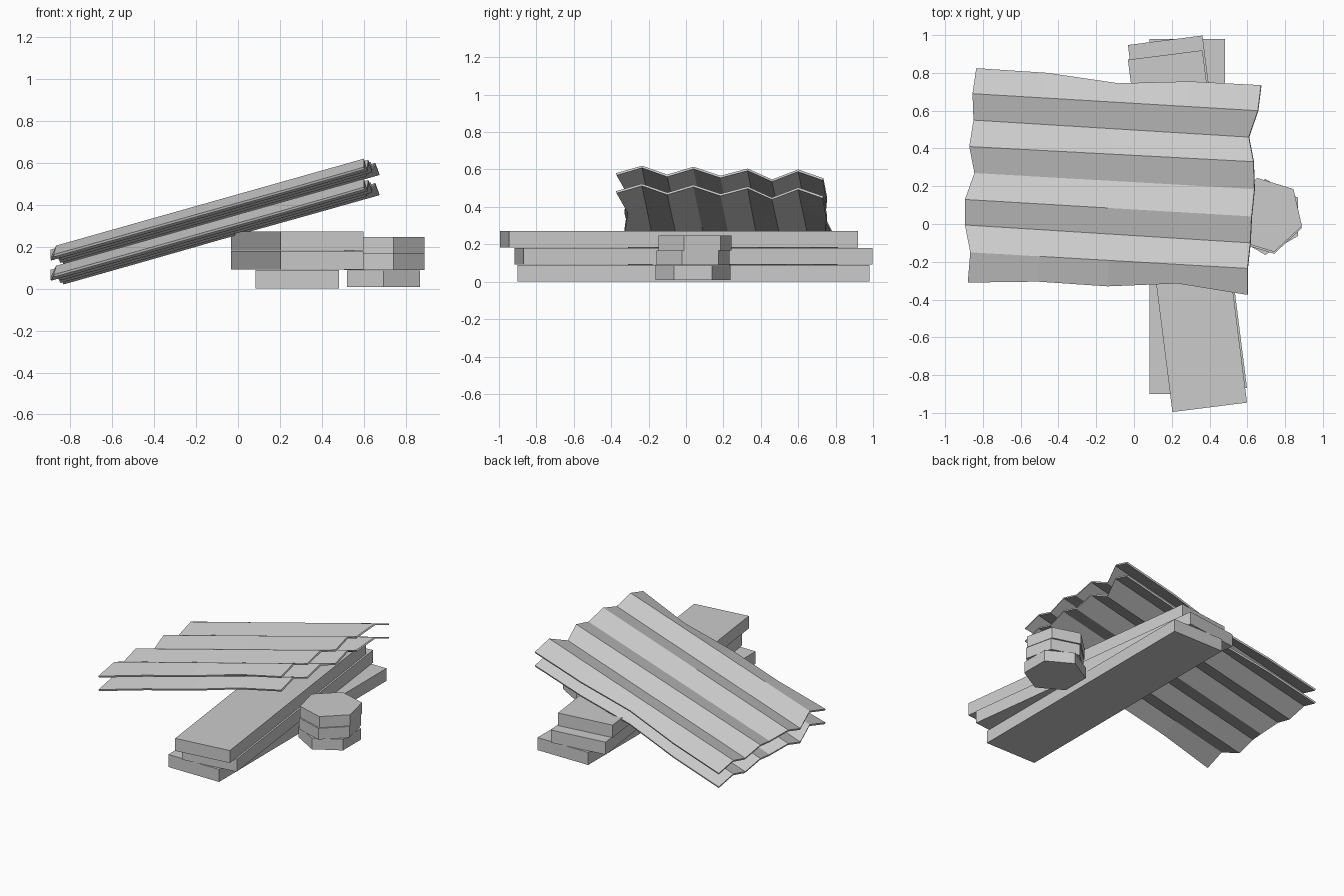
import bpy
from math import radians

if "Cube" in bpy.data.objects:
    bpy.data.objects.remove(bpy.data.objects["Cube"])


def plank(name, x, y, z, turn):
    bpy.ops.mesh.primitive_cube_add(size=1, location=(x, y, z + 0.0445), rotation=(0, 0, radians(turn)))
    ob = bpy.context.object
    ob.name = name
    ob.scale = (0.398, 1.88, 0.089)


def hex_block(name, x, y, z, turn):
    bpy.ops.mesh.primitive_cylinder_add(vertices=6, radius=0.201, depth=0.079,
                                        location=(x, y, z + 0.0395), rotation=(0, 0, radians(turn)))
    bpy.context.object.name = name


# Ragged outline of the corrugated sheet: two ends and two long sides
LEFT = [(-0.835, 0.825), (-0.855, 0.69), (-0.85, 0.55), (-0.872, 0.41), (-0.845, 0.27),
        (-0.895, 0.13), (-0.895, -0.005), (-0.867, -0.15), (-0.88, -0.31)]
RIGHT = [(0.672, 0.735), (0.655, 0.60), (0.607, 0.46), (0.632, 0.33), (0.637, 0.185),
         (0.622, 0.04), (0.615, -0.10), (0.60, -0.235), (0.60, -0.375)]
SIDES = {0: [0.825, 0.80, 0.745, 0.755, 0.735], 8: [-0.31, -0.305, -0.33, -0.315, -0.375]}


def sheet(name, drop):
    verts, faces = [], []
    for i, (a, b) in enumerate(zip(LEFT, RIGHT)):
        for j in range(5):
            t = j / 4
            x = a[0] + (b[0] - a[0]) * t
            y = SIDES[i][j] if i in SIDES else a[1] + (b[1] - a[1]) * t
            # tilted plane, every second fold line is a valley
            z = 0.442 + 0.28 * x - 0.0425 * y - (0.046 if i % 2 == 0 else 0) - drop
            verts.append((x, y, z))
    for i in range(8):
        for j in range(4):
            k = i * 5 + j
            faces.append((k, k + 5, k + 6, k + 1))
    me = bpy.data.meshes.new(name)
    me.from_pydata(verts, [], faces)
    ob = bpy.data.objects.new(name, me)
    bpy.context.collection.objects.link(ob)
    mod = ob.modifiers.new("thickness", 'SOLIDIFY')
    mod.thickness = 0.012
    mod.offset = -1


# Stack of planks
plank("bottom_plank", 0.282, 0.04, 0.0, 0)
plank("middle_plank", 0.283, 0.04, 0.0915, 7.2)
plank("top_plank", 0.283, -0.038, 0.183, 7.2)

# Stack of hexagonal blocks
hex_block("bottom_hex_block", 0.695, 0.0375, 0.008, 0)
hex_block("middle_hex_block", 0.697, 0.038, 0.088, 13)
hex_block("top_hex_block", 0.697, 0.048, 0.168, 13)

# Leaning corrugated sheets
sheet("upper_corrugated_sheet", 0)
sheet("lower_corrugated_sheet", 0.096)
